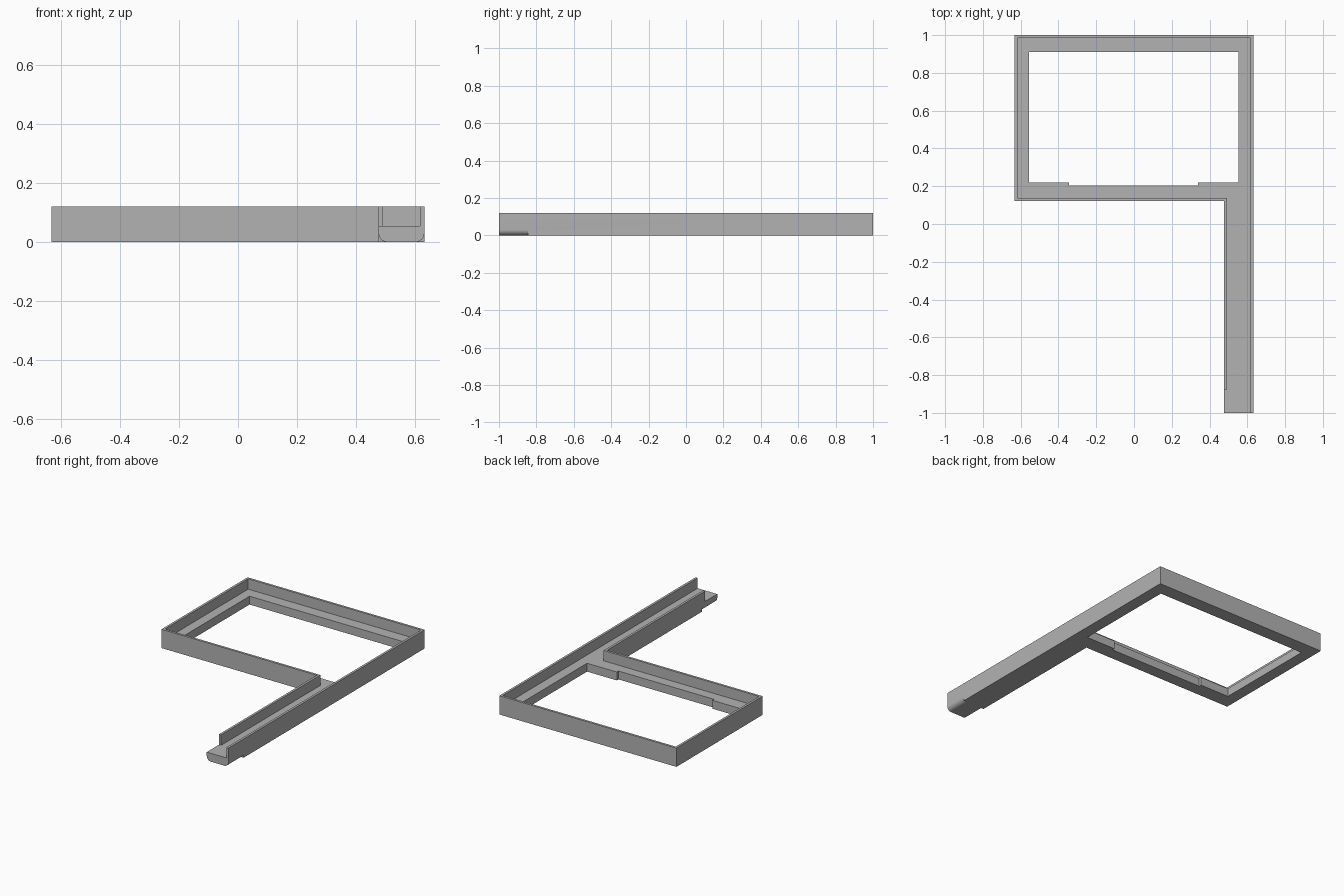
import bpy, bmesh, math
from mathutils import Vector

if "Cube" in bpy.data.objects:
    bpy.data.objects.remove(bpy.data.objects["Cube"])

X, TOP, FLOOR, T = 0.632, 0.121, 0.054, 0.015   # half width, wall top, ledge height, wall thickness
ARM, FRONT, R = 0.477, 0.122, 0.03              # arm left side, frame front side, tip rounding


def prism(name, points, offset):
    """Closed solid made by sweeping a planar outline along an offset."""
    bm = bmesh.new()
    face = bm.faces.new([bm.verts.new(p) for p in points])
    new = bmesh.ops.extrude_face_region(bm, geom=[face])["geom"]
    bmesh.ops.translate(bm, vec=Vector(offset),
                        verts=[v for v in new if isinstance(v, bmesh.types.BMVert)])
    bmesh.ops.recalc_face_normals(bm, faces=bm.faces)
    mesh = bpy.data.meshes.new(name)
    bm.to_mesh(mesh)
    bm.free()
    ob = bpy.data.objects.new(name, mesh)
    bpy.context.collection.objects.link(ob)
    return ob


def flat(points, z):
    return [(x, y, z) for x, y in points]


# Frame and arm as one solid outline
tray = prism("frame_with_arm", flat([
    (-X, 1), (-X, FRONT), (ARM, FRONT), (ARM, -1), (X, -1), (X, 1)], 0), (0, 0, TOP))

# Open channel between the thin walls; the left arm wall stops short of the tip
channel = prism("channel_cutter", flat([
    (-X + T, 1 - T), (-X + T, FRONT + T), (ARM + T, FRONT + T), (ARM + T, -0.875),
    (ARM - 0.1, -0.875), (ARM - 0.1, -1.1), (X - T, -1.1), (X - T, 1 - T)], FLOOR), (0, 0, 0.2))

# Window through the ledge, with a shallow recess along the front edge
window = prism("window_cutter", flat([
    (-0.555, 0.91), (-0.555, 0.22), (-0.343, 0.22), (-0.343, 0.203),
    (0.34, 0.203), (0.34, 0.22), (0.552, 0.22), (0.552, 0.91)], -0.1), (0, 0, 0.4))

# Rounded lower corners at the arm tip
cutters = [channel, window]
for side, edge, s in (("left", ARM, 1), ("right", X, -1)):
    arc = [(edge + s * R * (1 - math.cos(a)), -1.1, R * (1 - math.sin(a)))
           for a in (math.radians(90 * i / 10) for i in range(11))]
    outline = arc + [(edge + s * R, -1.1, -0.1), (edge - s * 0.1, -1.1, -0.1),
                     (edge - s * 0.1, -1.1, R)]
    cutters.append(prism(side + "_tip_cutter", outline, (0, 0.255, 0)))

bpy.context.view_layer.objects.active = tray
tray.select_set(True)
for cutter in cutters:
    cutter.hide_render = True
    mod = tray.modifiers.new("cut", "BOOLEAN")
    mod.operation, mod.solver, mod.object = "DIFFERENCE", "EXACT", cutter
    bpy.ops.object.modifier_apply(modifier=mod.name)
    bpy.data.objects.remove(cutter)

grey = bpy.data.materials.new("plain grey")
grey.diffuse_color = (0.45, 0.45, 0.45, 1)
grey.use_nodes = True
grey.node_tree.nodes["Principled BSDF"].inputs["Base Color"].default_value = grey.diffuse_color
tray.data.materials.clear()
tray.data.materials.append(grey)
bpy.ops.object.shade_smooth_by_angle(angle=math.radians(30))
